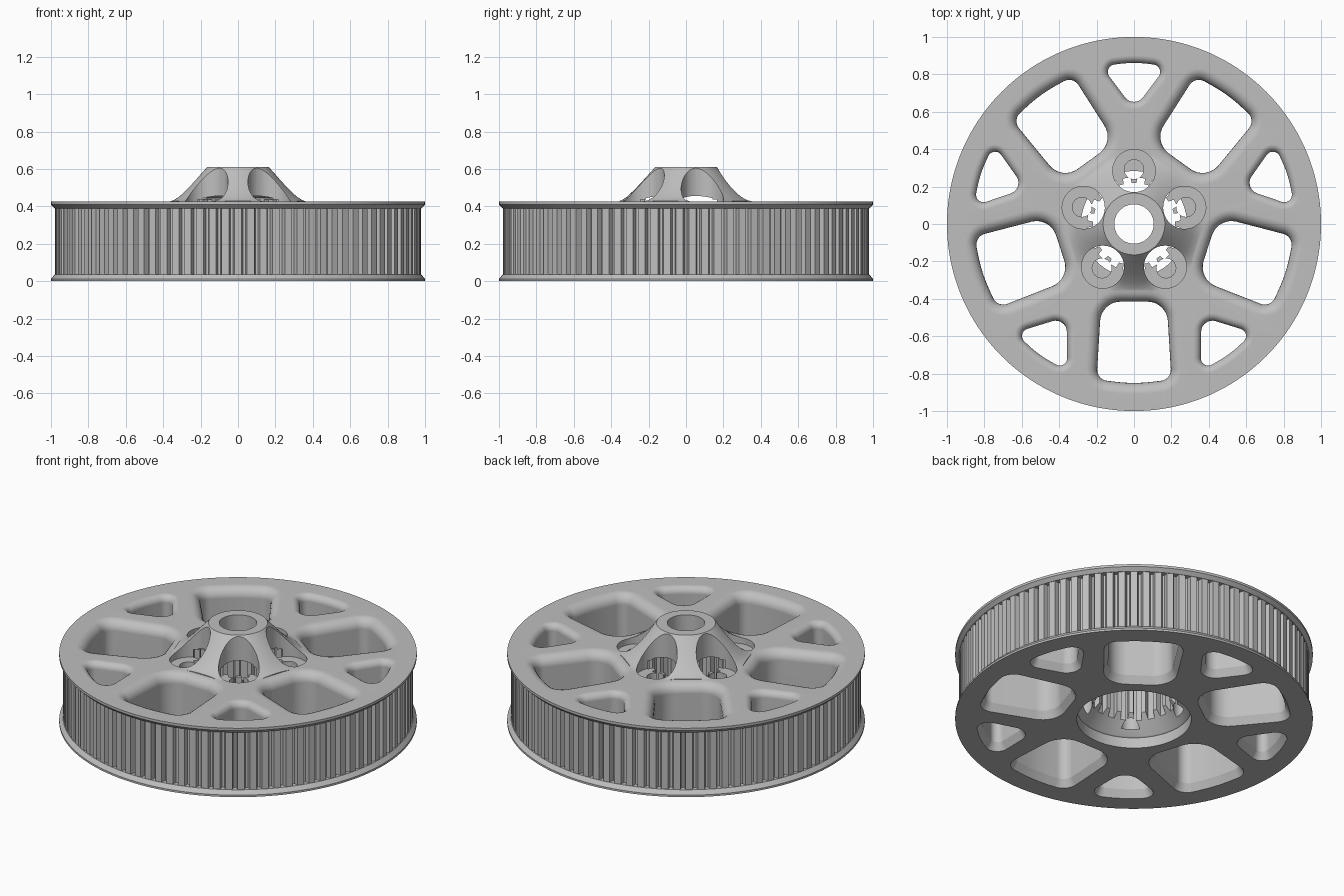
import bpy, bmesh
from math import sin, cos, pi, atan2, radians
from mathutils import Vector, Matrix

default = bpy.data.objects.get("Cube")
if default:
    bpy.data.objects.remove(default)

metal = bpy.data.materials.new("light grey metal")
metal.use_nodes = True
grey = (0.52, 0.52, 0.52, 1)
metal.diffuse_color = grey
metal.node_tree.nodes["Principled BSDF"].inputs["Base Color"].default_value = grey

TOP = 0.425
STEP = 2 * pi / 5


def loft(bm, rings, wrap=False, caps=False):
    """Skin closed loops; wrap joins last to first, caps closes the ends."""
    loops = [[bm.verts.new(p) for p in ring] for ring in rings]
    n = len(loops[0])
    pairs = list(zip(loops, loops[1:])) + ([(loops[-1], loops[0])] if wrap else [])
    for a, b in pairs:
        for i in range(n):
            j = (i + 1) % n
            bm.faces.new((a[i], a[j], b[j], b[i]))
    if caps:
        bm.faces.new(loops[0])
        bm.faces.new(loops[-1])


def finish(name, bm):
    bmesh.ops.recalc_face_normals(bm, faces=bm.faces[:])
    mesh = bpy.data.meshes.new(name)
    bm.to_mesh(mesh)
    bm.free()
    ob = bpy.data.objects.new(name, mesh)
    bpy.context.collection.objects.link(ob)
    return ob


def lathe(name, profile, segments):
    bm = bmesh.new()
    angles = [2 * pi * i / segments for i in range(segments)]
    loft(bm, [[(r * cos(a), r * sin(a), z) for r, z in profile] for a in angles], wrap=True)
    return finish(name, bm)


def circle(radius, z, cx=0, n=48):
    return [Vector((cx + radius * cos(2 * pi * i / n), radius * sin(2 * pi * i / n), z))
            for i in range(n)]


def five_times(name, rings, start):
    """Five copies of a capped loft around the axis."""
    bm = bmesh.new()
    for k in range(5):
        turn = Matrix.Rotation(start + k * STEP, 4, 'Z')
        loft(bm, [[turn @ p for p in ring] for ring in rings], caps=True)
    return finish(name, bm)


def rounded(corners, grow, z, steps=8):
    """Convex outline with a radius on each corner, grown outward evenly."""
    points = []
    n = len(corners)
    for i, (x, y, r) in enumerate(corners):
        v = Vector((x, y))
        d1 = v - Vector(corners[i - 1][:2])
        d2 = Vector(corners[(i + 1) % n][:2]) - v
        n1 = Vector((d1.y, -d1.x)).normalized()
        n2 = Vector((d2.y, -d2.x)).normalized()
        centre = v - r * (n1 + n2) / (1 + n1.dot(n2))
        a1 = atan2(n1.y, n1.x)
        turn = (atan2(n2.y, n2.x) - a1) % (2 * pi)
        for s in range(steps + 1):
            a = a1 + turn * s / steps
            points.append(Vector((centre.x + (r + grow) * cos(a),
                                  centre.y + (r + grow) * sin(a), z)))
    return points


def window_rings(corners, fillet):
    """Opening with a chamfer below and a rolled edge on top."""
    levels = [(0.025, -0.1), (0.025, 0), (0, 0.045)]
    for s in range(7):
        a = pi / 2 * s / 6
        levels.append((fillet * (1 - cos(a)), TOP - fillet + fillet * sin(a)))
    levels.append((fillet, TOP + 0.1))
    return [rounded(corners, g, z) for g, z in levels]


def toothed(count, low, high, z, duty):
    """Gear-like loop; duty lists four positions within a pitch."""
    return [Vector((r * cos(a), r * sin(a), z))
            for i in range(count)
            for f, r in zip(duty, (low, high, high, low))
            for a in [2 * pi * (i + f) / count]]


# Wheel disc with flanges, flared hub, bore and stepped recess underneath
wheel = lathe("pulley_wheel", [
    (0.32, 0), (1, 0), (1, 0.012), (0.98, 0.036), (0.945, 0.036),
    (0.945, 0.39), (0.98, 0.39), (1, 0.41), (1, TOP),
    (0.37, TOP), (0.345, 0.433), (0.315, 0.452), (0.27, 0.495), (0.22, 0.549), (0.165, 0.61),
    (0.105, 0.61), (0.105, 0.47), (0.22, 0.445), (0.22, 0.17), (0.31, 0.07), (0.32, 0.065)], 160)

# Cutters: large and small openings, hub pockets, bolt holes, inner spline
large = [(0.415, -0.175, 0.11), (0.832, -0.2, 0.06), (0.855, 0, 0.8),
         (0.832, 0.2, 0.06), (0.415, 0.175, 0.11)]
small = [(0.613, 0, 0.06), (0.845, -0.174, 0.04), (0.865, 0, 0.6), (0.845, 0.174, 0.04)]
spline = bmesh.new()
loft(spline, [toothed(20, 0.21, 0.25, z, (0.15, 0.25, 0.75, 0.85)) for z in (0.122, 0.436)],
     caps=True)
cutters = [
    five_times("large_opening_cutter", window_rings(large, 0.06), -pi / 2),
    five_times("small_opening_cutter", window_rings(small, 0.04), pi / 2),
    five_times("pocket_cutter", [circle(0.114, z, 0.284) for z in (0.388, 0.8)], pi / 2),
    finish("spline_cutter", spline),
    five_times("bolt_hole_cutter", [circle(0.052, z, 0.292, 32) for z in (0.1, 0.5)], pi / 2),
]
for cutter in cutters:
    cutter.hide_render = True
    cut = wheel.modifiers.new(cutter.name, 'BOOLEAN')
    cut.operation = 'DIFFERENCE'
    cut.solver = 'EXACT'
    cut.object = cutter

# Bake the cuts and drop the cutters
graph = bpy.context.evaluated_depsgraph_get()
baked = bpy.data.meshes.new_from_object(wheel.evaluated_get(graph))
wheel.modifiers.clear()
wheel.data = baked
for cutter in cutters:
    bpy.data.objects.remove(cutter)

# Toothed belt track between the flanges
bm = bmesh.new()
loft(bm, [toothed(90, 0.948, 0.978, z, (0.1, 0.22, 0.78, 0.9)) for z in (0.03, 0.395)])
teeth = finish("belt_teeth", bm)

for ob in (wheel, teeth):
    ob.data.materials.clear()
    ob.data.materials.append(metal)
    for face in ob.data.polygons:
        face.material_index = 0
    bpy.ops.object.select_all(action='DESELECT')
    ob.select_set(True)
    bpy.context.view_layer.objects.active = ob
    bpy.ops.object.shade_smooth_by_angle(angle=radians(28))

weighted = wheel.modifiers.new("even_shading", 'WEIGHTED_NORMAL')
weighted.keep_sharp = True
